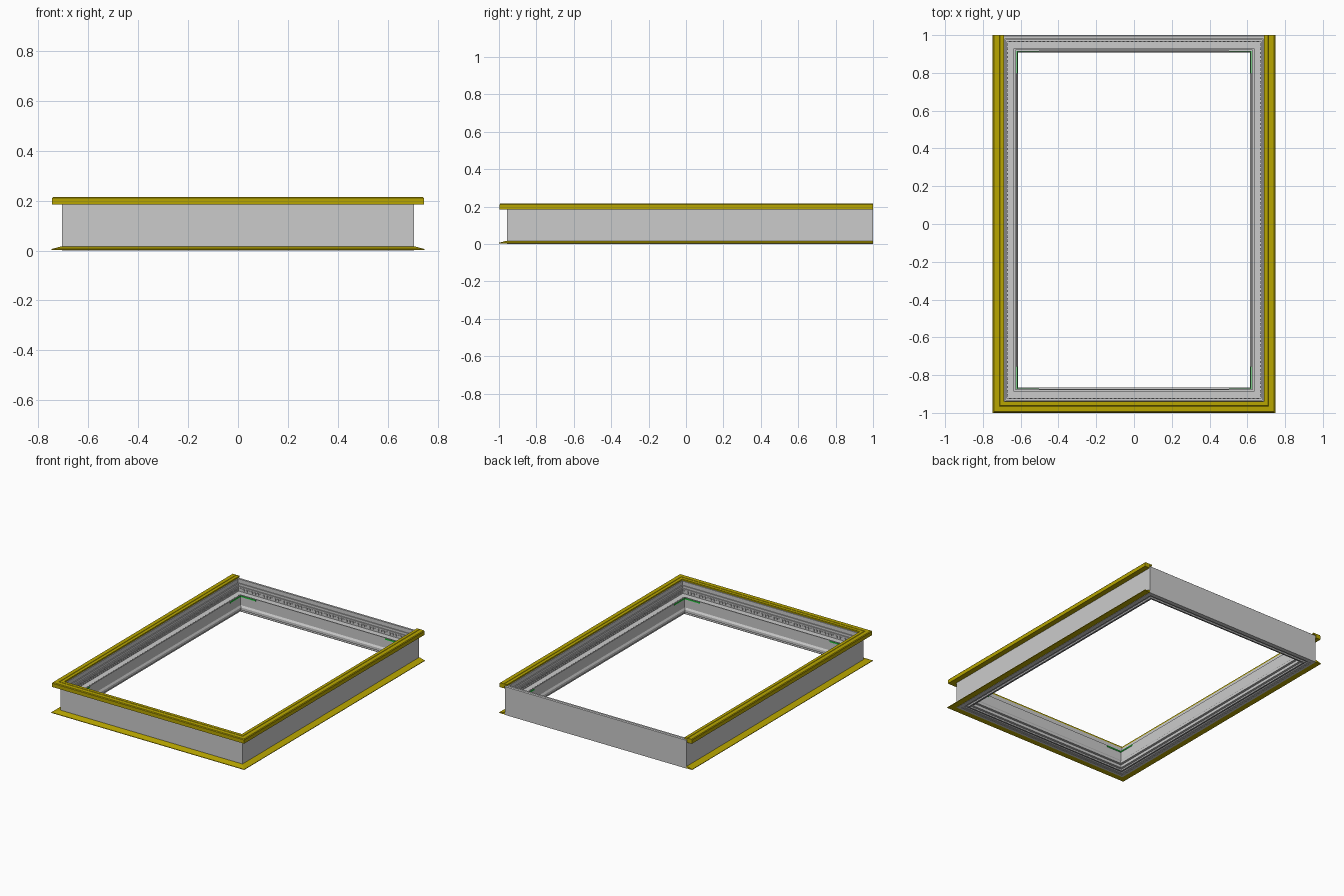
import bpy, bmesh

if "Cube" in bpy.data.objects:
    bpy.data.objects.remove(bpy.data.objects["Cube"])

# Outer wall rectangle; profiles use d = distance inward from it, and z
HX, Y0, Y1 = 0.705, -0.957, 1.0


def material(name, color):
    m = bpy.data.materials.new(name)
    m.diffuse_color = color
    m.use_nodes = True
    m.node_tree.nodes["Principled BSDF"].inputs["Base Color"].default_value = m.diffuse_color
    return m


yellow = material("yellow_trim", (0.48, 0.38, 0.0, 1))
green = material("green_clip", (0.02, 0.6, 0.05, 1))


def finish(bm, name, mat=None):
    bmesh.ops.recalc_face_normals(bm, faces=bm.faces[:])
    me = bpy.data.meshes.new(name)
    bm.to_mesh(me)
    bm.free()
    ob = bpy.data.objects.new(name, me)
    bpy.context.collection.objects.link(ob)
    if mat:
        me.materials.append(mat)
    return ob


def sweep(name, profile, closed=True, mat=None):
    """Mitred sweep: full ring, or only left, front and right sides."""
    bm = bmesh.new()
    stations = []
    for i, (sx, front) in enumerate([(-1, 0), (-1, 1), (1, 1), (1, 0)]):
        row = []
        for d, z in profile:
            y = Y0 + d if front else (Y1 - d if closed else Y1)
            row.append(bm.verts.new((sx * (HX - d), y, z)))
        stations.append(row)
    n = len(profile)
    for s in range(4 if closed else 3):
        a, b = stations[s], stations[(s + 1) % 4]
        for j in range(n):
            k = (j + 1) % n
            bm.faces.new((a[j], a[k], b[k], b[j]))
    if not closed:
        bm.faces.new(stations[0])
        bm.faces.new(stations[3])
    return finish(bm, name, mat)


def add_box(bm, lo, hi):
    vs = bmesh.ops.create_cube(bm, size=1)["verts"]
    for v in vs:
        for i in range(3):
            v.co[i] = hi[i] if v.co[i] > 0 else lo[i]


# Outer upstand wall
sweep("outer_wall", [(0, 0), (0, 0.198), (0.006, 0.203), (0.02, 0.203), (0.02, 0)])

# Stepped inner frame with ledge, rim and drip edge
sweep("inner_frame", [
    (0.02, 0.003), (0.02, 0.175), (0.026, 0.175), (0.026, 0.158), (0.033, 0.158),
    (0.033, 0.125), (0.070, 0.125), (0.070, 0.113), (0.077, 0.113), (0.077, 0.130),
    (0.084, 0.130), (0.084, 0.060), (0.092, 0.048), (0.092, 0.030), (0.076, 0.030),
    (0.076, 0.010), (0.060, 0.010), (0.060, 0.0), (0.050, 0.0), (0.050, 0.010),
    (0.035, 0.010), (0.035, 0.003)])

# Yellow top rail, ribbed, on three sides
sweep("top_rail", [
    (-0.040, 0.184), (-0.040, 0.210), (-0.036, 0.215), (-0.008, 0.215), (-0.006, 0.212),
    (-0.004, 0.215), (0.017, 0.215), (0.017, 0.205), (-0.002, 0.203), (-0.002, 0.184)],
    False, yellow)

# Yellow tapered bottom flange on three sides
sweep("bottom_flange", [
    (-0.043, 0.002), (-0.043, 0.006), (-0.006, 0.016), (0.003, 0.016), (0.003, 0.002)],
    False, yellow)

# Row of small teeth around the inside above the ledge
bm = bmesh.new()
d0, d1, z0, z1, pitch, w = 0.031, 0.037, 0.134, 0.148, 0.022, 0.006
xi, yi = HX - 0.05, (Y1 - Y0) / 2 - 0.05
yc = (Y0 + Y1) / 2
for half, along_x in ((xi, True), (yi, False)):
    count = int(2 * half / pitch)
    for i in range(count + 1):
        t = -half + 2 * half * i / count
        if along_x:
            add_box(bm, (t - w, Y1 - d1, z0), (t + w, Y1 - d0, z1))
            add_box(bm, (t - w, Y0 + d0, z0), (t + w, Y0 + d1, z1))
        else:
            t += yc
            add_box(bm, (HX - d1, t - w, z0), (HX - d0, t + w, z1))
            add_box(bm, (-HX + d0, t - w, z0), (-HX + d1, t + w, z1))
finish(bm, "inner_teeth")

# Green L-shaped clips in the inner corners
for sx, xn in ((-1, "left"), (1, "right")):
    for sy, yn in ((-1, "front"), (1, "back")):
        bm = bmesh.new()
        x = sx * (HX - 0.083)
        y = Y1 - 0.083 if sy > 0 else Y0 + 0.083
        t, arm = 0.004, 0.12
        for ax, ay in ((t, arm), (arm, t)):
            xs = sorted((x, x - sx * ax))
            ys = sorted((y, y - sy * ay))
            add_box(bm, (xs[0], ys[0], 0.118), (xs[1], ys[1], 0.127))
        finish(bm, f"corner_clip_{yn}_{xn}", green)
